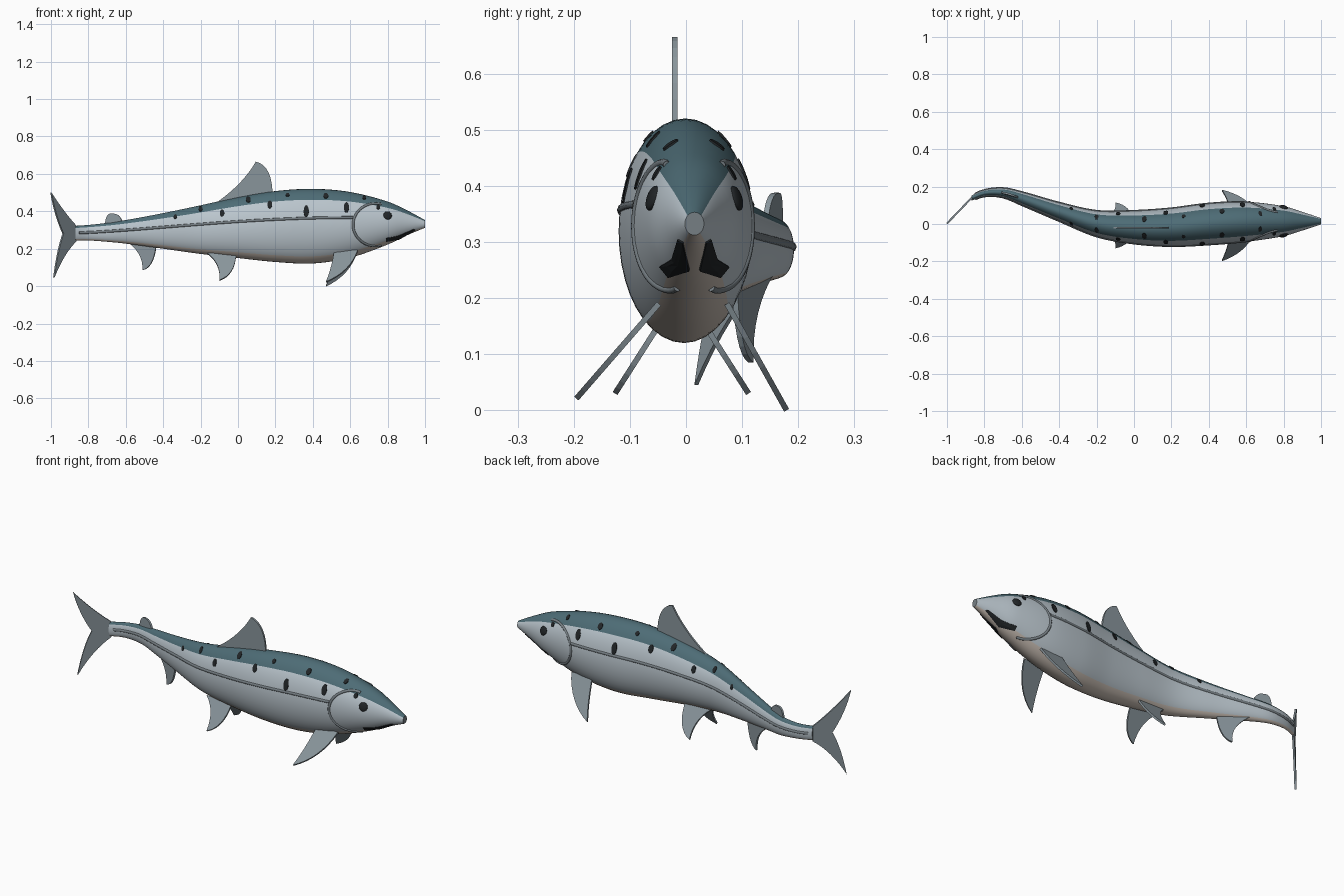
import bpy, bmesh, math

if "Cube" in bpy.data.objects:
    bpy.data.objects.remove(bpy.data.objects["Cube"])

# Body stations: x, centre y, half width, top z, bottom z
ST = [(-.87, .138, .014, .322, .244), (-.8, .165, .017, .327, .244), (-.7, .167, .025, .338, .237),
      (-.6, .136, .035, .353, .227), (-.4, .065, .05, .39, .2), (-.2, .002, .07, .432, .172),
      (0, -.017, .089, .475, .15), (.2, -.017, .103, .508, .129), (.4, 0, .112, .52, .121),
      (.6, .012, .107, .503, .152), (.8, .015, .08, .452, .222), (.9, .015, .05, .407, .27),
      (1, .015, .017, .353, .312)]


def station(x):
    """Smooth interpolation of the stations"""
    x = max(ST[0][0], min(ST[-1][0], x))
    i = max(k for k in range(len(ST) - 1) if ST[k][0] <= x)
    a, b = ST[i], ST[i + 1]
    p, n = ST[max(i - 1, 0)], ST[min(i + 2, len(ST) - 1)]
    h = b[0] - a[0]
    t = (x - a[0]) / h
    out = []
    for k in range(1, 5):
        m0 = (b[k] - p[k]) / (b[0] - p[0]) * h
        m1 = (n[k] - a[k]) / (n[0] - a[0]) * h
        out.append((2*t**3 - 3*t*t + 1) * a[k] + (t**3 - 2*t*t + t) * m0
                   + (3*t*t - 2*t**3) * b[k] + (t**3 - t*t) * m1)
    return out


def skin(x, z, side, off=0.0):
    """Point on the flank at (x, z)"""
    c, w, top, bot = station(x)
    u = max(-.99, min(.99, (z - (top + bot) / 2) / ((top - bot) / 2)))
    s = math.sqrt(1 - u * u)
    return (x, c + side * (w * s + off * max(s, .4)), z + off * u)


def material(name, rgb):
    m = bpy.data.materials.new(name)
    m.diffuse_color = (*rgb, 1)
    m.use_nodes = True
    m.node_tree.nodes["Principled BSDF"].inputs["Base Color"].default_value = m.diffuse_color
    return m


TEAL = material("back_teal", (.075, .15, .18))
SILVER = material("silver", (.5, .57, .62))
CREAM = material("belly_cream", (.58, .51, .45))
FIN = material("fin_grey", (.25, .3, .33))
LINE = material("line_grey", (.18, .21, .23))
DARK = material("dark", (.015, .018, .02))


def make(name, verts, faces, *mats):
    me = bpy.data.meshes.new(name)
    me.from_pydata(verts, [], faces)
    bm = bmesh.new()
    bm.from_mesh(me)
    bmesh.ops.recalc_face_normals(bm, faces=bm.faces)
    bm.to_mesh(me)
    bm.free()
    ob = bpy.data.objects.new(name, me)
    bpy.context.collection.objects.link(ob)
    for m in mats:
        me.materials.append(m)
    return ob


# Body: lofted ellipses, coloured by angle
N, R = 40, 76
verts, faces = [], []
for r in range(R):
    x = -.87 + 1.87 * r / (R - 1)
    c, w, top, bot = station(x)
    for j in range(N):
        a = 2 * math.pi * j / N
        verts.append((x, c + w * math.sin(a), (top + bot) / 2 + (top - bot) / 2 * math.cos(a)))
for r in range(R - 1):
    for j in range(N):
        k = (j + 1) % N
        faces.append((r*N + j, r*N + k, (r+1)*N + k, (r+1)*N + j))
faces += [tuple(range(N)), tuple(range((R - 1) * N, R * N))]
body = make("body", verts, faces, SILVER, TEAL, CREAM, LINE)
for i, p in enumerate(body.data.polygons):
    j = i % N
    if i >= (R - 1) * N:
        p.material_index = 3
    elif j < 5 or j >= N - 5:
        p.material_index = 1
    elif 16 <= j < 24:
        p.material_index = 2
bpy.context.view_layer.objects.active = body
body.select_set(True)
bpy.ops.object.shade_smooth_by_angle(angle=math.radians(40))
body.select_set(False)


def fin(name, pts, yfun, steps=8):
    """Thin plate; pts alternate corner, control, corner (quadratic edges)"""
    out = [pts[0]]
    for i in range(0, len(pts) - 2, 2):
        a, b, c = pts[i:i + 3]
        for s in range(1, steps + 1):
            t = s / steps
            out.append(tuple((1-t)**2 * a[k] + 2*t*(1-t) * b[k] + t*t * c[k] for k in (0, 1)))
    ob = make(name, [(x, yfun(x, z), z) for x, z in out], [tuple(range(len(out)))], FIN)
    mod = ob.modifiers.new("thickness", 'SOLIDIFY')
    mod.thickness, mod.offset = .01, 0
    return ob


# Midline fins
fin("dorsal_fin", [(.185, .48), (.185, .645), (.095, .665), (.03, .55), (-.11, .45)], lambda x, z: -.02)
fin("adipose_fin", [(-.615, .335), (-.63, .39), (-.67, .387), (-.705, .395), (-.71, .33)],
    lambda x, z: station(x)[0])
fin("anal_fin", [(-.435, .24), (-.445, .1), (-.51, .085), (-.5, .18), (-.61, .25)],
    lambda x, z: .12 - .4 * (x + .52))
fin("tail_fin", [(-.866, .322), (-.93, .39), (-1, .5), (-.98, .38), (-.935, .28),
                 (-.965, .2), (-.985, .045), (-.93, .18), (-.866, .24)],
    lambda x, z: .14 + 1.04 * (x + .868))

# Paired fins
PELVIC = [(-.01, .17), (-.015, .06), (-.1, .03), (-.09, .12), (-.165, .175)]
PECTORAL = [(.64, .19), (.6, .06), (.47, 0), (.5, .08), (.515, .19)]
for side, tag, base, slope, drop in ((-1, "near", -.05, .87, .89), (1, "far", .074, .56, 1)):
    fin("pelvic_fin_" + tag, PELVIC, lambda x, z: -.0075 + side * (.053 + .64 * (.133 - z)))
    fin("pectoral_fin_" + tag, [(x, .19 - (.19 - z) * drop) for x, z in PECTORAL],
        lambda x, z: base + side * slope * (.188 - z))


def tube(name, pts, rad):
    cu = bpy.data.curves.new(name, 'CURVE')
    cu.dimensions = '3D'
    cu.bevel_depth, cu.bevel_resolution, cu.use_fill_caps = rad, 2, True
    sp = cu.splines.new('POLY')
    sp.points.add(len(pts) - 1)
    for q, p in zip(sp.points, pts):
        q.co = (*p, 1)
    cu.materials.append(LINE)
    bpy.context.collection.objects.link(bpy.data.objects.new(name, cu))


def patch(name, outline, centre, side, off=.003):
    """Dark marking draped on the flank"""
    inner = [((x + centre[0]) / 2, (z + centre[1]) / 2) for x, z in outline]
    n = len(outline)
    v = [skin(x, z, side, -.003) for x, z in outline]
    v += [skin(x, z, side, off) for x, z in outline]
    v += [skin(x, z, side, off) for x, z in inner] + [skin(*centre, side, off)]
    f = []
    for j in range(n):
        k = (j + 1) % n
        f += [(j, k, n + k, n + j), (n + j, n + k, 2*n + k, 2*n + j), (2*n + j, 2*n + k, 3*n)]
    make(name, v, f, DARK)


# Flank spots: x, z, half length, half height
SPOTS = [(-.335, .37, .009, .012), (-.2, .412, .01, .014), (-.085, .39, .012, .019), (.055, .462, .013, .015),
         (.17, .435, .013, .02), (.265, .487, .01, .009), (.365, .4, .014, .031), (.47, .482, .013, .014),
         (.58, .42, .014, .027), (.675, .472, .01, .009), (.75, .422, .01, .012)]

for side, tag in ((-1, "near"), (1, "far")):
    # Lateral line and gill edge
    xs = [-.85 + 1.465 * i / 50 for i in range(51)]
    tube("lateral_line_" + tag,
         [skin(x, .285 + .082 * math.sin(math.pi / 2 * (x + .85) / 1.465) ** 1.3, side, -.003) for x in xs], .008)
    arc = [math.radians(75 + 210 * i / 32) for i in range(33)]
    tube("gill_edge_" + tag,
         [skin(.735 + .12 * math.cos(a), .328 + .115 * math.sin(a), side, -.002) for a in arc], .007)
    # Spots
    for i, (x, z, rx, rz) in enumerate(SPOTS):
        ring = [(x + rx * math.cos(a * math.pi / 8), z + rz * math.sin(a * math.pi / 8)) for a in range(16)]
        patch(f"spot_{tag}_{i + 1}", ring, (x, z), side)
    # Mouth
    patch("mouth_" + tag, [(.79, .238), (.86, .25), (.95, .3), (.94, .305), (.86, .27), (.79, .257)],
          (.86, .26), side)
    # Eye
    bpy.ops.mesh.primitive_uv_sphere_add(segments=24, ring_count=12, radius=.023, location=skin(.8, .378, side))
    eye = bpy.context.object
    eye.name = "eye_" + tag
    eye.scale = (1, .4, 1)
    eye.rotation_euler = (side * math.radians(18), 0, -side * math.radians(14))
    eye.data.materials.append(DARK)
    bpy.ops.object.shade_smooth()
